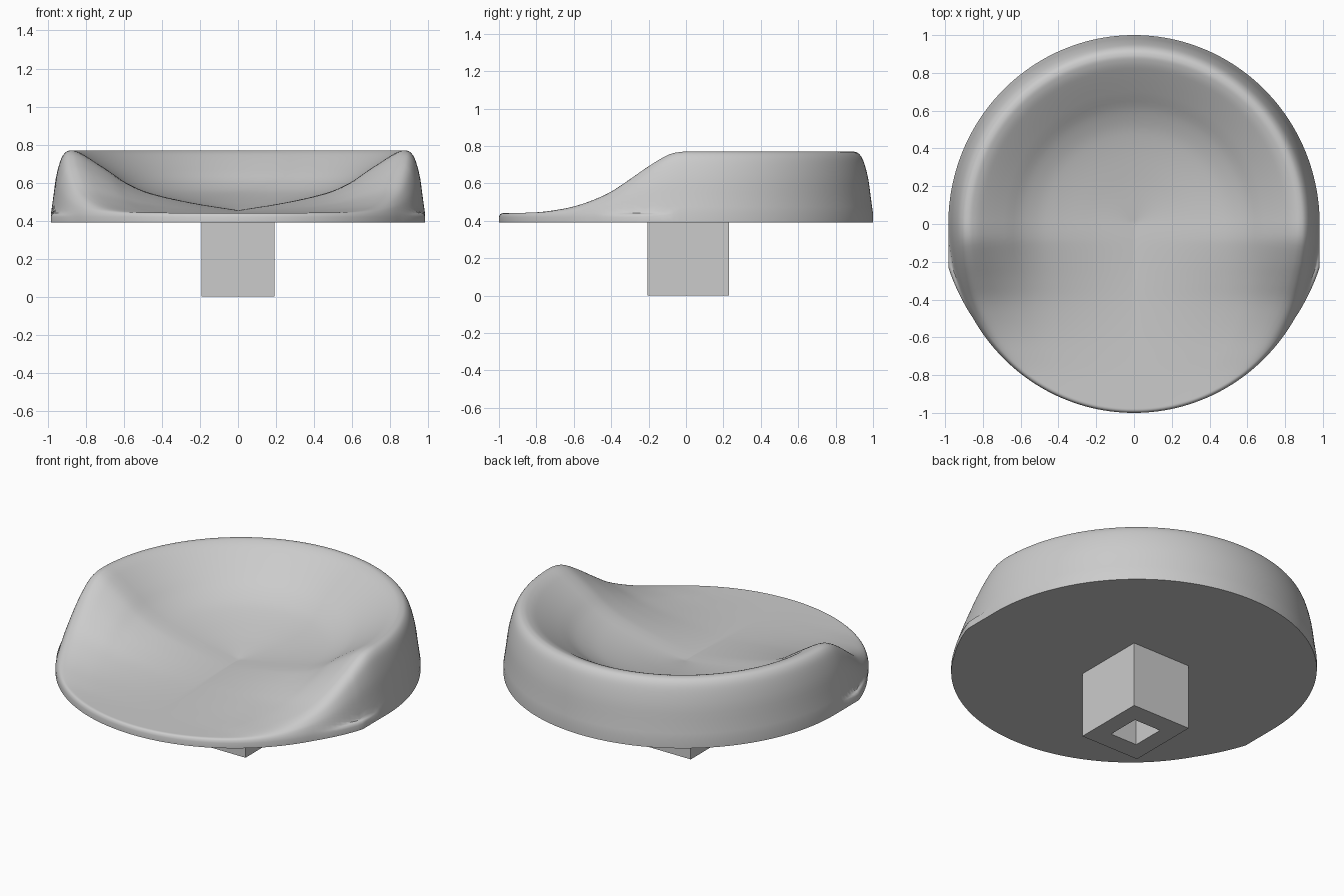
import bpy, bmesh, math
from math import sin, cos, pi, sqrt

cube = bpy.data.objects.get("Cube")
if cube:
    bpy.data.objects.remove(cube, do_unlink=True)

grey = bpy.data.materials.new("plain grey")
grey.use_nodes = True
colour = (0.6, 0.6, 0.6, 1)
grey.diffuse_color = colour
grey.node_tree.nodes["Principled BSDF"].inputs["Base Color"].default_value = colour

HALF, PLATE, BOTTOM = 0.983, 0.44, 0.39

# Dish section: distance from the centre, height
SECTION = [(0, .455), (.25, .495), (.48, .548), (.6, .60), (.69, .66), (.82, .743),
           (.86, .763), (.893, .77), (.925, .757), (.95, .715), (.975, .62), (.99, .51), (1, .44)]
# How much of the rim height is left towards the front
FALL = [(0, 1), (.05, .985), (.1, .94), (.2, .76), (.3, .55), (.4, .35), (.5, .21),
        (.6, .11), (.7, .05), (.8, .015), (1, 0)]


def curve(points, x):
    """Smooth curve through the points (cubic Hermite)."""
    x = min(max(x, points[0][0]), points[-1][0])
    last = len(points) - 1
    i = next(k for k in range(last) if x <= points[k + 1][0])

    def slope(k):
        a, b = points[max(k - 1, 0)], points[min(k + 1, last)]
        return (b[1] - a[1]) / (b[0] - a[0])
    (x0, z0), (x1, z1) = points[i], points[i + 1]
    w = x1 - x0
    t = (x - x0) / w
    return ((2*t**3 - 3*t**2 + 1) * z0 + (t**3 - 2*t**2 + t) * w * slope(i)
            + (3*t**2 - 2*t**3) * z1 + (t**3 - t**2) * w * slope(i + 1))


def round_width(y):
    return HALF * sqrt(max(0, 1 - y * y))


def plate_width(y):
    """Half width of the base plate, with a blunt corner on each side."""
    if y >= 0:
        return round_width(y)
    if y > -.23:
        return HALF
    corner = HALF - round_width(.23)
    return round_width(y) + corner * max(0, 1 - (-y - .23) / .27)


def height(x, y, t):
    if y >= 0:
        return curve(SECTION, t)
    width = round_width(y)
    across = min(1, abs(x) / width) if width > .001 else 0
    z = PLATE + (curve(SECTION, across) - PLATE) * curve(FALL, -y)
    # Rounded lip of the plate
    edge = max(0, (t - .98) / .02)
    return z - .02 * (1 - sqrt(max(0, 1 - edge * edge))) * min(1, -y / .25)


def finish(bm, name, smooth):
    bmesh.ops.recalc_face_normals(bm, faces=bm.faces)
    mesh = bpy.data.meshes.new(name)
    bm.to_mesh(mesh)
    bm.free()
    obj = bpy.data.objects.new(name, mesh)
    bpy.context.collection.objects.link(obj)
    mesh.materials.append(grey)
    if smooth:
        bpy.ops.object.select_all(action='DESELECT')
        obj.select_set(True)
        bpy.context.view_layer.objects.active = obj
        bpy.ops.object.shade_smooth_by_angle(angle=math.radians(40))
    return obj


# Dish: rings from the centre out, then a skirt and a flat underside
COUNT = 192
levels = [k / 40 for k in range(1, 33)] + [.8 + k / 200 for k in range(1, 41)]
bm = bmesh.new()
centre = bm.verts.new((0, 0, SECTION[0][1]))
rings = []
for t in levels:
    ring = []
    for k in range(COUNT):
        a = 2 * pi * k / COUNT
        side = 1 if cos(a) >= 0 else -1
        x, y = t * side * plate_width(sin(a)), t * sin(a)
        ring.append(bm.verts.new((x, y, height(x, y, t))))
    rings.append(ring)
rings.append([bm.verts.new((v.co.x, v.co.y, BOTTOM)) for v in rings[-1]])
for k in range(COUNT):
    n = (k + 1) % COUNT
    bm.faces.new((centre, rings[0][k], rings[0][n]))
    for inner, outer in zip(rings, rings[1:]):
        bm.faces.new((inner[k], outer[k], outer[n], inner[n]))
bm.faces.new(rings[-1])
finish(bm, "dish", True)

# Stem: square post with a square socket in its lower end
bm = bmesh.new()


def square(scale, z):
    return [bm.verts.new((sx * .193 * scale, .013 + sy * .218 * scale, z))
            for sx, sy in ((-1, -1), (1, -1), (1, 1), (-1, 1))]


loops = [square(1, .4), square(1, 0), square(.46, 0), square(.46, .385)]
for upper, lower in zip(loops, loops[1:]):
    for k in range(4):
        n = (k + 1) % 4
        bm.faces.new((upper[k], lower[k], lower[n], upper[n]))
bm.faces.new(loops[0])
bm.faces.new(loops[-1])
finish(bm, "stem", False)
